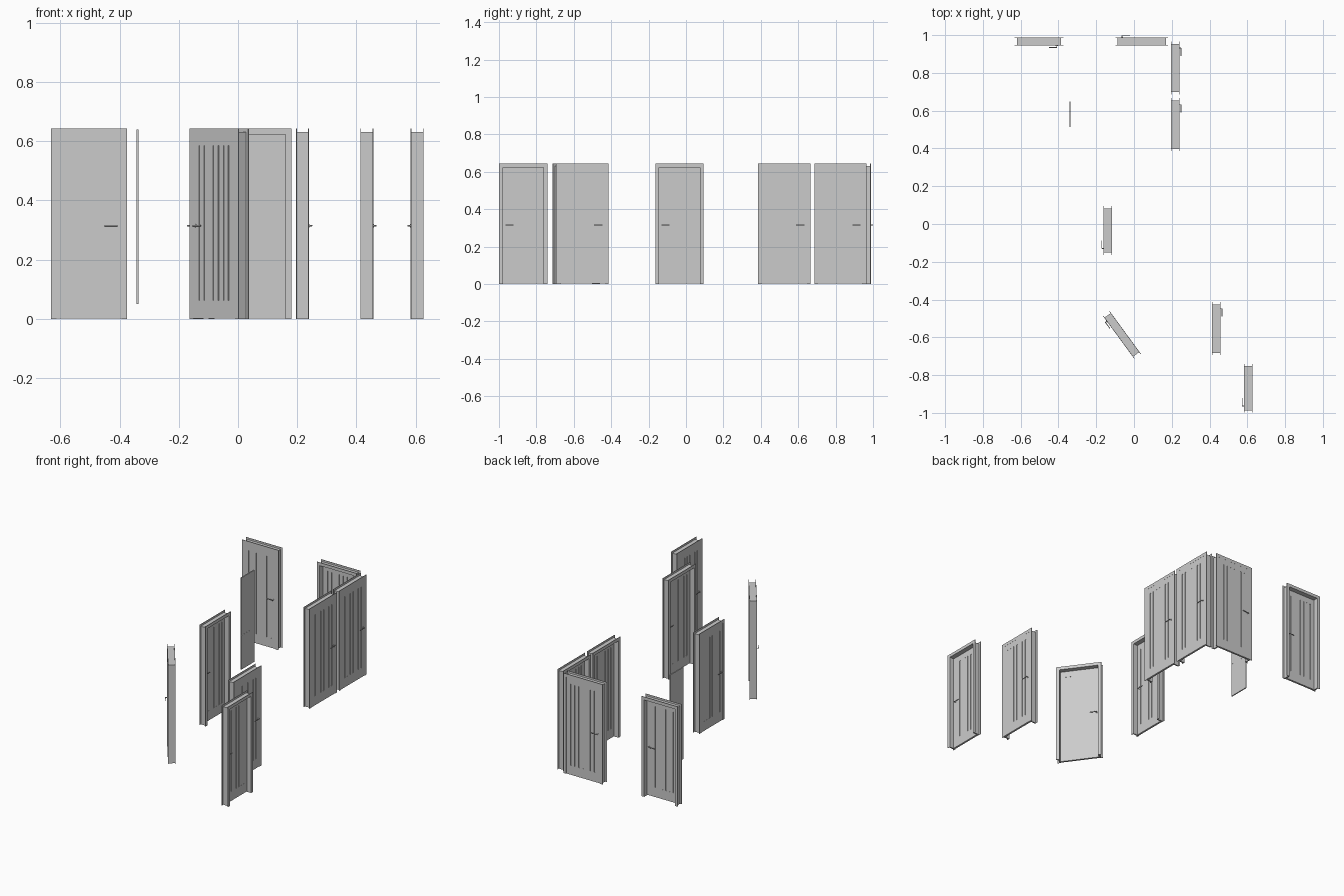
import bpy, bmesh
from math import radians, pi
from mathutils import Matrix, Vector

if "Cube" in bpy.data.objects:
    bpy.data.objects.remove(bpy.data.objects["Cube"])

H, DEPTH = 0.643, 0.044          # overall door height and wall depth
LEAF, GROOVE = 0.0125, 0.0025    # leaf thickness and groove depth
HANDLE_Z = 0.315


def box(bm, x0, x1, y0, y1, z0, z1):
    c = Vector(((x0 + x1) / 2, (y0 + y1) / 2, (z0 + z1) / 2))
    size = Matrix.Diagonal((abs(x1 - x0), abs(y1 - y0), abs(z1 - z0), 1))
    bmesh.ops.create_cube(bm, size=1, matrix=Matrix.Translation(c) @ size)


def rod(bm, center, radius, length, axis='Y', flat=1.0, segs=16):
    rot = Matrix.Rotation(pi / 2, 4, 'X' if axis == 'Y' else 'Y')
    m = Matrix.Translation(center) @ Matrix.Diagonal((1, flat, 1, 1)) @ rot
    bmesh.ops.create_cone(bm, cap_ends=True, segments=segs, radius1=radius,
                          radius2=radius, depth=length, matrix=m)


def finish(bm, name, matrix, smooth=False):
    me = bpy.data.meshes.new(name)
    bm.to_mesh(me)
    bm.free()
    ob = bpy.data.objects.new(name, me)
    bpy.context.collection.objects.link(ob)
    ob.matrix_world = matrix
    if smooth:
        bpy.ops.object.select_all(action='DESELECT')
        ob.select_set(True)
        bpy.context.view_layer.objects.active = ob
        bpy.ops.object.shade_smooth_by_angle(angle=radians(35))
    return ob


def surround(bm, outer, inner, top, y0, y1):
    # two uprights and a head, open at the floor
    head = top - (outer - inner)
    for s in (-1, 1):
        box(bm, s * inner, s * outer, y0, y1, 0, top)
    box(bm, -inner, inner, y0, y1, head, top)


def door(name, x, y, width, angle, side=1):
    # local -y is the flush face; side tells which end has the handle
    m = Matrix.Translation((x, y, 0)) @ Matrix.Rotation(radians(angle), 4, 'Z')
    w, d = width / 2, DEPTH / 2

    # jamb lining
    bm = bmesh.new()
    surround(bm, w - 0.012, w - 0.020, H - 0.012, -d + 0.003, d - 0.003)
    finish(bm, name + "_jamb", m)

    # thin casings on both wall faces
    bm = bmesh.new()
    surround(bm, w, w - 0.020, H, -d, -d + 0.003)
    surround(bm, w, w - 0.020, H, d - 0.003, d)
    finish(bm, name + "_casing", m)

    # leaf: core, rails, and stiles separated by grooves
    f0, f1 = -d + 0.0005, -d + 0.0005 + LEAF
    lw, ztop, g0, g1 = w - 0.020, H - 0.020, 0.063, 0.585
    bm = bmesh.new()
    box(bm, -lw, lw, f0 + GROOVE, f1 - GROOVE, 0.002, ztop)
    grooves = [side * (w - t * width / 0.28)
               for t in (0.058, 0.086, 0.139, 0.168, 0.197, 0.225)]
    edges = [-lw]
    for g in sorted(grooves):
        edges += [g - 0.0035, g + 0.0035]
    edges.append(lw)
    for a, b in ((f0, f0 + GROOVE), (f1 - GROOVE, f1)):
        box(bm, -lw, lw, a, b, 0.002, g0)
        box(bm, -lw, lw, a, b, g1, ztop)
        for e0, e1 in zip(edges[::2], edges[1::2]):
            box(bm, e0, e1, a, b, g0, g1)
    finish(bm, name + "_leaf", m)

    # lever handle on each face
    hx = side * (w - 0.035)
    bm = bmesh.new()
    for face, out in ((f0, -1), (f1, 1)):
        rod(bm, (hx, face + out * 0.001, HANDLE_Z), 0.0055, 0.002)
        rod(bm, (hx, face + out * 0.0055, HANDLE_Z), 0.0022, 0.008)
        rod(bm, (hx - side * 0.020, face + out * 0.0098, HANDLE_Z), 0.0028,
            0.044, axis='X', flat=0.7)
    finish(bm, name + "_handles", m, smooth=True)


WIDE, NARROW = 0.28, 0.258
door("back_left_door", -0.503, 0.966, NARROW, 0)
door("back_middle_door", 0.041, 0.966, WIDE, 180)
door("right_rear_door", 0.218, 0.826, WIDE, 90)
door("right_inner_door", 0.218, 0.526, WIDE, 90)
door("middle_door", -0.139, -0.035, NARROW, -90)
door("angled_door", -0.064, -0.587, WIDE, -53.8, side=-1)
door("front_right_door", 0.435, -0.554, WIDE, 90)
door("front_corner_door", 0.605, -0.870, NARROW, -90)

# thin free-standing panel in two pieces
for name, z0, z1 in (("lower_panel", 0.05, 0.2695), ("upper_panel", 0.27, 0.64)):
    bm = bmesh.new()
    box(bm, -0.0035, 0.0035, -0.0675, 0.0675, z0, z1)
    finish(bm, name, Matrix.Translation((-0.339, 0.580, 0)))
